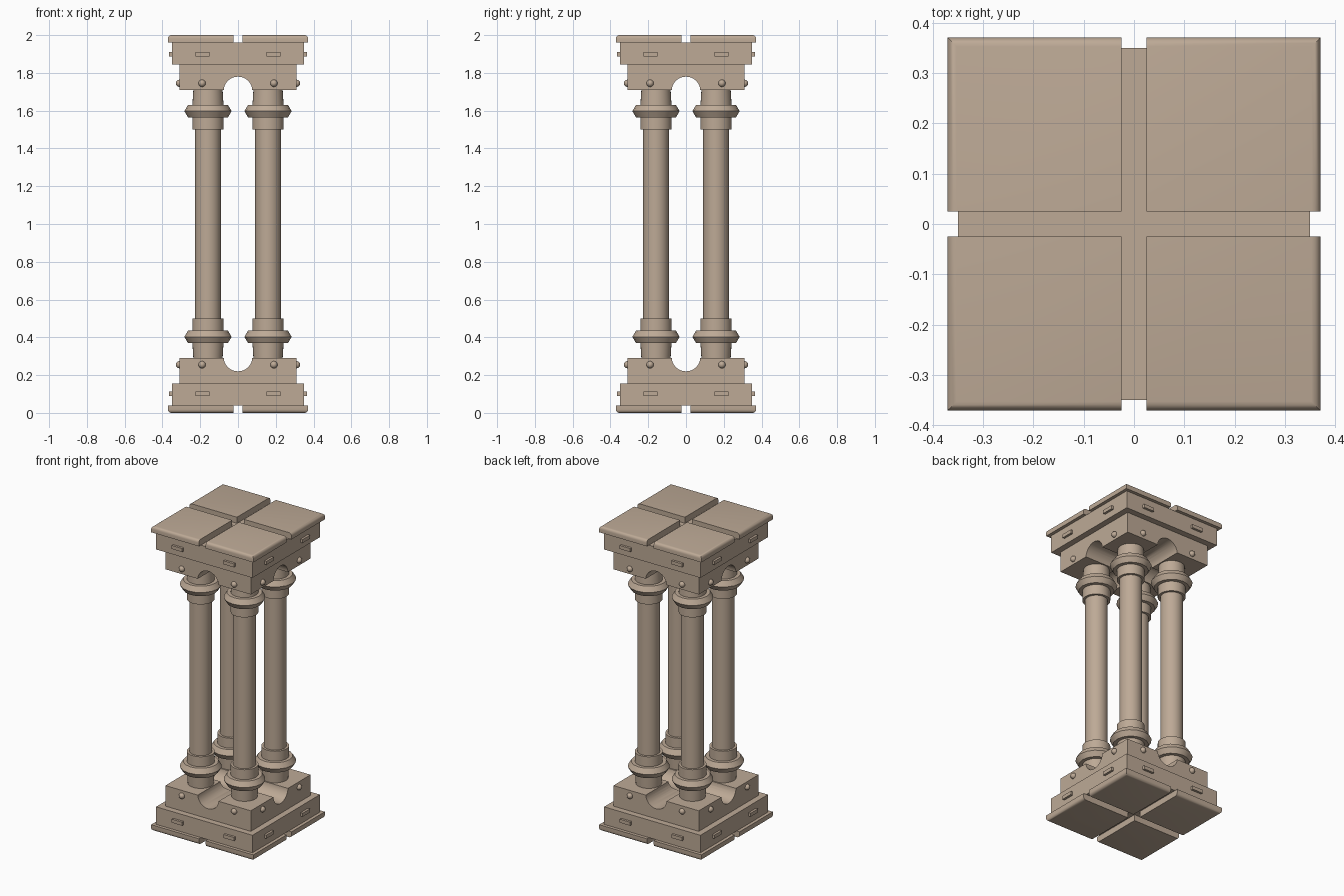
import bpy, bmesh, math
from mathutils import Matrix

if "Cube" in bpy.data.objects:
    bpy.data.objects.remove(bpy.data.objects["Cube"])

stone = bpy.data.materials.new("tan_stone")
stone.diffuse_color = (0.51, 0.40, 0.305, 1)
stone.use_nodes = True
stone.node_tree.nodes["Principled BSDF"].inputs["Base Color"].default_value = stone.diffuse_color


def finish(name, bm, smooth=False):
    bmesh.ops.recalc_face_normals(bm, faces=bm.faces)
    me = bpy.data.meshes.new(name)
    bm.to_mesh(me)
    bm.free()
    ob = bpy.data.objects.new(name, me)
    bpy.context.collection.objects.link(ob)
    me.materials.append(stone)
    if smooth:
        bpy.ops.object.select_all(action='DESELECT')
        ob.select_set(True)
        bpy.context.view_layer.objects.active = ob
        bpy.ops.object.shade_smooth_by_angle(angle=math.radians(35))
    return ob


def box(bm, x0, x1, y0, y1, z0, z1):
    m = Matrix.Translation(((x0 + x1) / 2, (y0 + y1) / 2, (z0 + z1) / 2))
    m = m @ Matrix.Diagonal((x1 - x0, y1 - y0, z1 - z0, 1))
    return bmesh.ops.create_cube(bm, size=1, matrix=m)["verts"]


def lathe(bm, cx, cy, profile, n):
    # spin a closed (radius, z) profile round a vertical axis
    rings = [[bm.verts.new((cx + r * math.cos(2 * math.pi * i / n),
                            cy + r * math.sin(2 * math.pi * i / n), z))
              for i in range(n)] for r, z in profile]
    for a, b in zip(rings, rings[1:]):
        for i in range(n):
            j = (i + 1) % n
            bm.faces.new((a[i], a[j], b[j], b[i]))
    bm.faces.new(rings[0])
    bm.faces.new(rings[-1])


corners = [(sx, sy) for sx in (-1, 1) for sy in (-1, 1)]

for end in ("base", "top"):
    def Z(z):
        return z if end == "base" else 2 - z

    # four slabs with rounded outer edges
    for k, (sx, sy) in enumerate(corners):
        bm = bmesh.new()
        xs = sorted((sx * 0.025, sx * 0.371))
        ys = sorted((sy * 0.025, sy * 0.371))
        box(bm, *xs, *ys, *sorted((Z(0), Z(0.04))))
        edges = [e for e in bm.edges
                 if all(abs(v.co.z - Z(0)) < 1e-4 for v in e.verts)
                 and (all(abs(v.co.x) > 0.3 for v in e.verts)
                      or all(abs(v.co.y) > 0.3 for v in e.verts))]
        bmesh.ops.bevel(bm, geom=edges, offset=0.018, segments=4,
                        profile=0.5, affect='EDGES')
        finish(f"{end}_slab_{k}", bm, True)

    # wide block
    bm = bmesh.new()
    box(bm, -0.35, 0.35, -0.35, 0.35, *sorted((Z(0.04), Z(0.155))))
    finish(f"{end}_wide_block", bm)

    # narrow block with two crossing round grooves
    bm = bmesh.new()
    box(bm, -0.31, 0.31, -0.31, 0.31, *sorted((Z(0.155), Z(0.29))))
    block = finish(f"{end}_narrow_block", bm)
    for axis in ("X", "Y"):
        bm = bmesh.new()
        rot = Matrix.Rotation(math.pi / 2, 4, "Y" if axis == "X" else "X")
        bmesh.ops.create_cone(bm, cap_ends=True, segments=32, radius1=0.076,
                              radius2=0.076, depth=1,
                              matrix=Matrix.Translation((0, 0, Z(0.296))) @ rot)
        cutter = finish(f"{end}_groove_cutter_{axis}", bm)
        cutter.hide_render = True
        cutter.hide_viewport = True
        mod = block.modifiers.new("groove", 'BOOLEAN')
        mod.operation = 'DIFFERENCE'
        mod.solver = 'EXACT'
        mod.object = cutter
    # bake the grooves, then drop the cutters
    dg = bpy.context.evaluated_depsgraph_get()
    cut = bpy.data.meshes.new_from_object(block.evaluated_get(dg))
    block.modifiers.clear()
    block.data = cut
    for axis in ("X", "Y"):
        bpy.data.objects.remove(bpy.data.objects[f"{end}_groove_cutter_{axis}"])
    bpy.ops.object.select_all(action='DESELECT')
    block.select_set(True)
    bpy.context.view_layer.objects.active = block
    bpy.ops.object.shade_smooth_by_angle(angle=math.radians(35))

    # bar plates and round studs, two per side
    bars, studs = bmesh.new(), bmesh.new()
    for q in range(4):
        turn = Matrix.Rotation(q * math.pi / 2, 4, 'Z')
        for s in (-1, 1):
            vs = box(bars, s * 0.188 - 0.038, s * 0.188 + 0.038, -0.365, -0.34,
                     *sorted((Z(0.09), Z(0.113))))
            bmesh.ops.transform(bars, matrix=turn, verts=vs)
            bmesh.ops.create_uvsphere(
                studs, u_segments=16, v_segments=10, radius=0.019,
                matrix=turn @ Matrix.Translation((s * 0.19, -0.31, Z(0.255))))
    finish(f"{end}_bar_plates", bars)
    finish(f"{end}_studs", studs, True)

    # column neck, hexagonal-section ring and collar
    for k, (sx, sy) in enumerate(corners):
        cx, cy = sx * 0.159, sy * 0.159
        bm = bmesh.new()
        lathe(bm, cx, cy, [(0.077, Z(0.28)), (0.083, Z(0.38))], 32)
        finish(f"{end}_neck_{k}", bm, True)
        bm = bmesh.new()
        lathe(bm, cx, cy, [(0.07, Z(0.37)), (0.106, Z(0.37)), (0.125, Z(0.4025)),
                           (0.106, Z(0.435)), (0.07, Z(0.435))], 16)
        finish(f"{end}_ring_{k}", bm, True)
        bm = bmesh.new()
        lathe(bm, cx, cy, [(0.083, Z(0.42)), (0.083, Z(0.5))], 32)
        finish(f"{end}_collar_{k}", bm, True)

# column shafts
for k, (sx, sy) in enumerate(corners):
    bm = bmesh.new()
    lathe(bm, sx * 0.159, sy * 0.159, [(0.068, 0.49), (0.068, 1.51)], 32)
    finish(f"column_shaft_{k}", bm, True)
